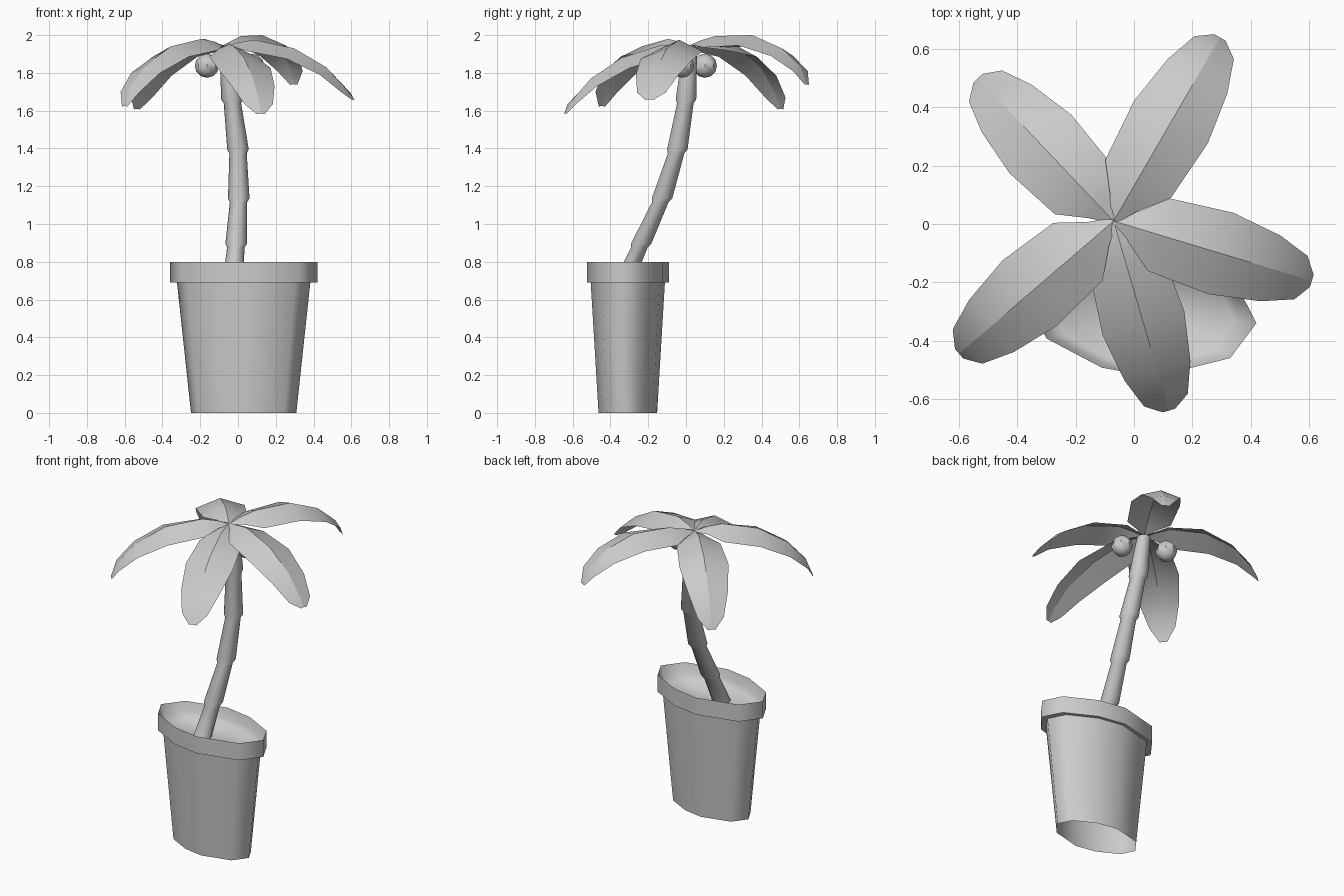
import bpy, bmesh, math
from mathutils import Vector

if "Cube" in bpy.data.objects:
    bpy.data.objects.remove(bpy.data.objects["Cube"])

grey = bpy.data.materials.new("plain_grey")
grey.diffuse_color = (0.6, 0.6, 0.6, 1)
grey.use_nodes = True
grey.node_tree.nodes["Principled BSDF"].inputs["Base Color"].default_value = grey.diffuse_color


def finish(name, bm, angle=35):
    me = bpy.data.meshes.new(name)
    bm.to_mesh(me)
    bm.free()
    ob = bpy.data.objects.new(name, me)
    bpy.context.collection.objects.link(ob)
    me.materials.append(grey)
    bpy.ops.object.select_all(action='DESELECT')
    ob.select_set(True)
    bpy.context.view_layer.objects.active = ob
    bpy.ops.object.shade_smooth_by_angle(angle=math.radians(angle))
    return ob


def skin(name, rings, angle=35, cap_start=True):
    """Join closed rings of points into a tube with a capped end."""
    bm = bmesh.new()
    loops = [[bm.verts.new(p) for p in r] for r in rings]
    n = len(loops[0])
    for a, b in zip(loops, loops[1:]):
        for i in range(n):
            j = (i + 1) % n
            bm.faces.new((a[i], a[j], b[j], b[i]))
    if cap_start:
        bm.faces.new(loops[0])
    bm.faces.new(loops[-1])
    bmesh.ops.recalc_face_normals(bm, faces=bm.faces)
    return finish(name, bm, angle)


# Pot: squashed, uneven ten-sided outline with a collar, open below, soil sunk inside
centre = Vector((0.03, -0.308))
half = [(0.39, -0.032), (0.30, -0.152), (0.04, -0.217), (-0.14, -0.185), (-0.33, -0.085)]
outline = half + [(-x, -y) for x, y in half]
profile = [(0.715, 0), (0.905, 0.69), (1, 0.69), (1, 0.80), (0.93, 0.74), (0.82, 0.70)]
skin("pot", [[(centre.x + x * s, centre.y + y * s, z) for x, y in outline]
             for s, z in profile], 75, cap_start=False)

# Trunk: leaning segments, each widest at its foot and overhanging the one below
joints = [(-0.03, -0.345, 0.66), (-0.01, -0.238, 0.895), (0.004, -0.127, 1.135),
          (0, -0.046, 1.395), (-0.032, 0, 1.66), (-0.06, 0.022, 1.95)]
rings = []
for k, (a, b) in enumerate(zip(joints, joints[1:])):
    a, b = Vector(a), Vector(b)
    last = k == len(joints) - 2
    for p, r in ((a, 0.057), (a.lerp(b, 0.92), 0.040 if last else 0.046)):
        rings.append([p + Vector((math.cos(t), math.sin(t), 0)) * r
                      for t in (math.tau * i / 10 for i in range(10))])
skin("trunk", rings, 38)

# Fronds: folded leaves with a creased midrib, drooping to the tip
stations = [(0, 0.012, 0), (0.1, 0.056, 0.025), (0.23, 0.13, 0.06), (0.54, 0.146, 0.055),
            (0.79, 0.118, 0.04), (0.945, 0.078, 0.02), (1, 0.022, 0.003)]
root = Vector((-0.07, 0.01))


def frond(name, tip, heights):
    d = Vector(tip) - root
    side = Vector((-d.y, d.x)).normalized()
    bm = bmesh.new()
    rows = []
    for (t, w, drop), z in zip(stations, heights):
        c = root + d * t
        rows.append([bm.verts.new((c.x + side.x * w * s, c.y + side.y * w * s, z - drop * abs(s)))
                     for s in (-1, 0, 1)])
    for a, b in zip(rows, rows[1:]):
        for i in (0, 1):
            bm.faces.new((a[i], b[i], b[i + 1], a[i + 1]))
    ob = finish(name, bm, 70)
    # crease the midrib
    for e in ob.data.edges:
        if all(i % 3 == 1 for i in e.vertices):
            e.use_edge_sharp = True


frond("right_frond", (0.61, -0.195), (1.94, 1.96, 1.975, 1.93, 1.83, 1.715, 1.66))
frond("front_frond", (0.12, -0.64), (1.94, 1.95, 1.945, 1.88, 1.77, 1.655, 1.585))
frond("left_frond", (-0.60, -0.445), (1.94, 1.965, 1.98, 1.94, 1.84, 1.72, 1.625))
frond("back_left_frond", (-0.535, 0.50), (1.94, 1.96, 1.98, 1.94, 1.825, 1.69, 1.61))
frond("back_right_frond", (0.295, 0.64), (1.94, 1.97, 1.995, 2.0, 1.93, 1.83, 1.74))

# Coconuts tucked under the leaves
for i, p in enumerate([(-0.165, 0.10, 1.838), (0.075, -0.02, 1.838)]):
    bm = bmesh.new()
    bmesh.ops.create_uvsphere(bm, u_segments=8, v_segments=6, radius=0.064)
    bmesh.ops.translate(bm, verts=bm.verts, vec=p)
    finish("coconut_%d" % (i + 1), bm, 35)
